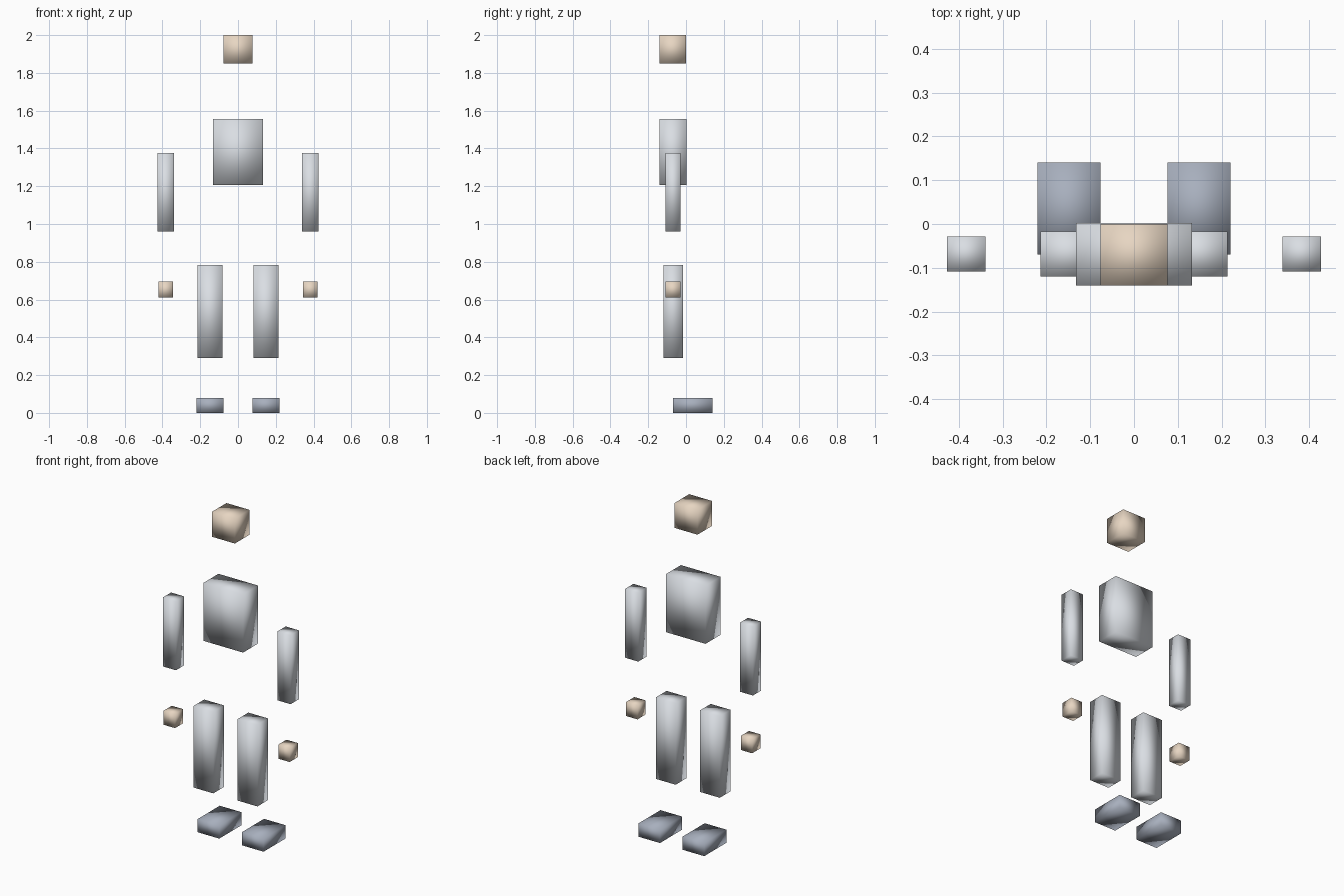
import bpy
import bmesh

if "Cube" in bpy.data.objects:
    bpy.data.objects.remove(bpy.data.objects["Cube"])


def material(name, rgb):
    m = bpy.data.materials.new(name)
    m.diffuse_color = (*rgb, 1)
    m.use_nodes = True
    m.node_tree.nodes["Principled BSDF"].inputs["Base Color"].default_value = m.diffuse_color
    return m


skin = material("skin", (0.80, 0.67, 0.54))
cloth = material("cloth", (0.70, 0.73, 0.77))
shoe = material("shoe", (0.39, 0.43, 0.51))


def block(name, x, y, z, mat):
    """Smooth-shaded box spanning the (min, max) ranges on each axis."""
    bm = bmesh.new()
    bmesh.ops.create_cube(bm, size=1)
    for v in bm.verts:
        v.co = [(r[0] + r[1]) / 2 + c * (r[1] - r[0]) for c, r in zip(v.co, (x, y, z))]
    for f in bm.faces:
        f.smooth = True
    mesh = bpy.data.meshes.new(name)
    bm.to_mesh(mesh)
    bm.free()
    mesh.materials.append(mat)
    obj = bpy.data.objects.new(name, mesh)
    bpy.context.collection.objects.link(obj)
    return obj


def pair(name, x, y, z, mat):
    """The same box on both sides of the body."""
    block("right_" + name, x, y, z, mat)
    block("left_" + name, (-x[1], -x[0]), y, z, mat)


# Head and torso
block("head", (-0.077, 0.077), (-0.14, 0.0), (1.85, 2.0), skin)
block("torso", (-0.132, 0.132), (-0.14, 0.002), (1.206, 1.557), cloth)

# Limbs, floating free of the torso
pair("arm", (0.339, 0.427), (-0.108, -0.029), (0.961, 1.377), cloth)
pair("hand", (0.345, 0.421), (-0.108, -0.030), (0.61, 0.695), skin)
pair("leg", (0.081, 0.214), (-0.12, -0.017), (0.291, 0.783), cloth)
pair("foot", (0.076, 0.22), (-0.07, 0.14), (0.0, 0.08), shoe)
